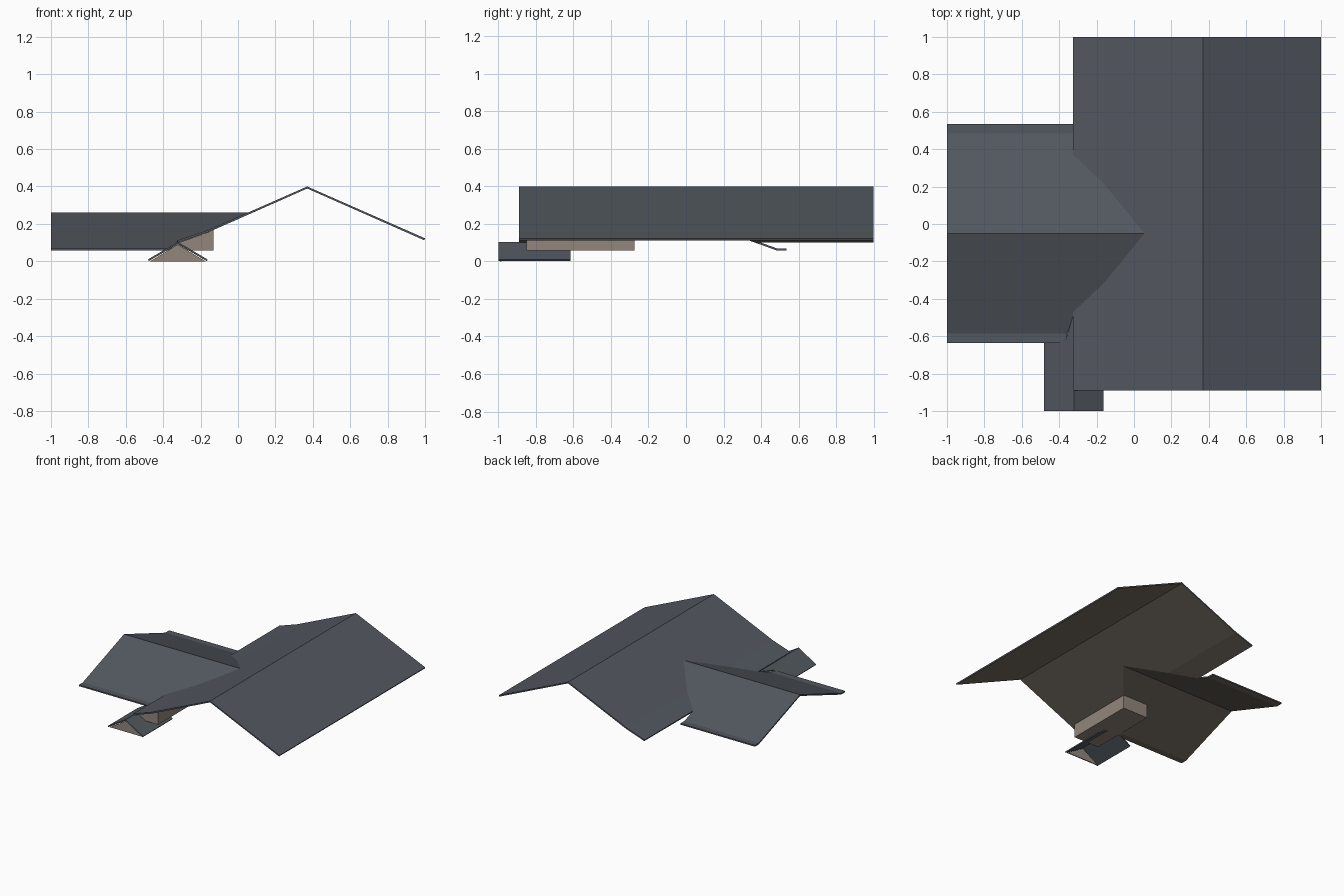
import bpy, bmesh

if "Cube" in bpy.data.objects:
    bpy.data.objects.remove(bpy.data.objects["Cube"])


def material(name, col):
    m = bpy.data.materials.new(name)
    m.diffuse_color = (*col, 1)
    m.use_nodes = True
    m.node_tree.nodes["Principled BSDF"].inputs["Base Color"].default_value = m.diffuse_color
    return m


SLATE = material("slate grey", (0.085, 0.097, 0.115))
SOFFIT = material("soffit brown", (0.17, 0.145, 0.12))
BEIGE = material("wall beige", (0.29, 0.24, 0.20))


def make(name, polys, mats):
    """Welded sheet or solid from a list of polygons."""
    bm = bmesh.new()
    for p in polys:
        bm.faces.new([bm.verts.new(v) for v in p])
    bmesh.ops.remove_doubles(bm, verts=bm.verts, dist=1e-4)
    me = bpy.data.meshes.new(name)
    ob = bpy.data.objects.new(name, me)
    bpy.context.collection.objects.link(ob)
    for m in mats:
        me.materials.append(m)
    bm.normal_update()
    return ob, bm


def roof(name, panels, height, mats, thick=0.011):
    """Roof panels given in plan, lifted by a height rule and thickened downward."""
    polys = [[(x, y, h(x, y)) for x, y in p] for p, h in
             ((q, height[k]) for k, q in panels)]
    ob, bm = make(name, polys, mats)
    bmesh.ops.reverse_faces(bm, faces=[f for f in bm.faces if f.normal.z < 0])
    bm.to_mesh(ob.data)
    bm.free()
    s = ob.modifiers.new("thickness", 'SOLIDIFY')
    s.thickness = thick
    s.offset = -1
    s.material_offset = len(mats) - 1
    return ob


def prism(name, profile, axis, a, b, mat):
    """Extrude a 2D profile (u, z) along x or y from a to b."""
    pt = (lambda u, z, t: (u, t, z)) if axis == 'y' else (lambda u, z, t: (t, u, z))
    ends = [[pt(u, z, t) for u, z in profile] for t in (a, b)]
    n = len(profile)
    sides = [[ends[0][i], ends[0][(i + 1) % n], ends[1][(i + 1) % n], ends[1][i]]
             for i in range(n)]
    ob, bm = make(name, ends + sides, [mat])
    bmesh.ops.recalc_face_normals(bm, faces=bm.faces)
    bm.to_mesh(ob.data)
    bm.free()
    return ob


# Main and wing roof heights
RX, RZ, EAVE, KINK = 0.37, 0.40, -0.325, -0.16
WY, WZ, WS = -0.05, 0.262, 0.36


def main_z(x, y=0):
    upper = RZ - 0.44 * abs(x - RX)
    return upper if x >= KINK else RZ - 0.44 * (RX - KINK) - 0.34 * (KINK - x)


def wing_z(x, y):
    return WZ - WS * min(abs(y - WY), 0.535)


def valley(x):
    return (WZ - main_z(x)) / WS


apex = (RX - (RZ - WZ) / 0.44, WY)
F, B = -0.89, 1.0
panels = [
    ("main", [(RX, F), (1, F), (1, B), (RX, B)]),
    ("main", [(RX, F), (RX, B), (KINK, B), (KINK, WY + valley(KINK)), apex,
              (KINK, WY - valley(KINK)), (KINK, F)]),
]
for s, end in ((1, B), (-1, F)):
    k, e = WY + s * valley(KINK), WY + s * valley(EAVE)
    flat, lip = WY + s * 0.535, WY + s * 0.585
    panels += [
        ("main", [(KINK, end), (EAVE, end), (EAVE, e), (KINK, k)]),
        ("wing", [(-1, WY), apex, (KINK, k), (EAVE, e), (EAVE, flat), (-1, flat)]),
        ("wing", [(-1, flat), (EAVE, flat), (EAVE, lip), (-1, lip)]),
    ]
roof("main_and_wing_roof", panels, {"main": main_z, "wing": wing_z}, [SLATE, SOFFIT])

# Small porch roof, running back into the wing
PX = -0.322
porch = [("p", [(PX, -1), (PX, -0.48), (-0.365, -0.615), (-0.482, -0.615), (-0.482, -1)]),
         ("p", [(PX, -1), (PX, -0.48), (PX, -0.615), (-0.162, -0.615), (-0.162, -1)][:1]
          + [(PX, -0.48), (-0.31, -0.615), (-0.162, -0.615), (-0.162, -1)])]
roof("porch_roof", porch, {"p": lambda x, y: 0.104 - 0.59 * abs(x - PX)}, [SLATE], 0.01)

# Porch gable infill
prism("porch_gable", [(-0.47, 0), (-0.174, 0), (PX, 0.09)], 'y', -0.992, -0.984, BEIGE)

# Wall block under the eave: main part follows the main roof, the rest the wing
prism("wall_block", [(-0.13, 0.057), (-0.13, main_z(-0.13) - 0.012),
                     (KINK, main_z(KINK) - 0.012), (-0.322, 0.098),
                     (-0.36, 0.07), (-0.36, 0.057)], 'y', -0.85, -0.275, BEIGE)
prism("wall_block_end", [(-0.275, 0.057), (-0.275, wing_z(0, -0.275) - 0.012),
                         (-0.55, wing_z(0, -0.55) - 0.012), (-0.55, 0.057)],
      'x', -0.36, -0.131, BEIGE)
